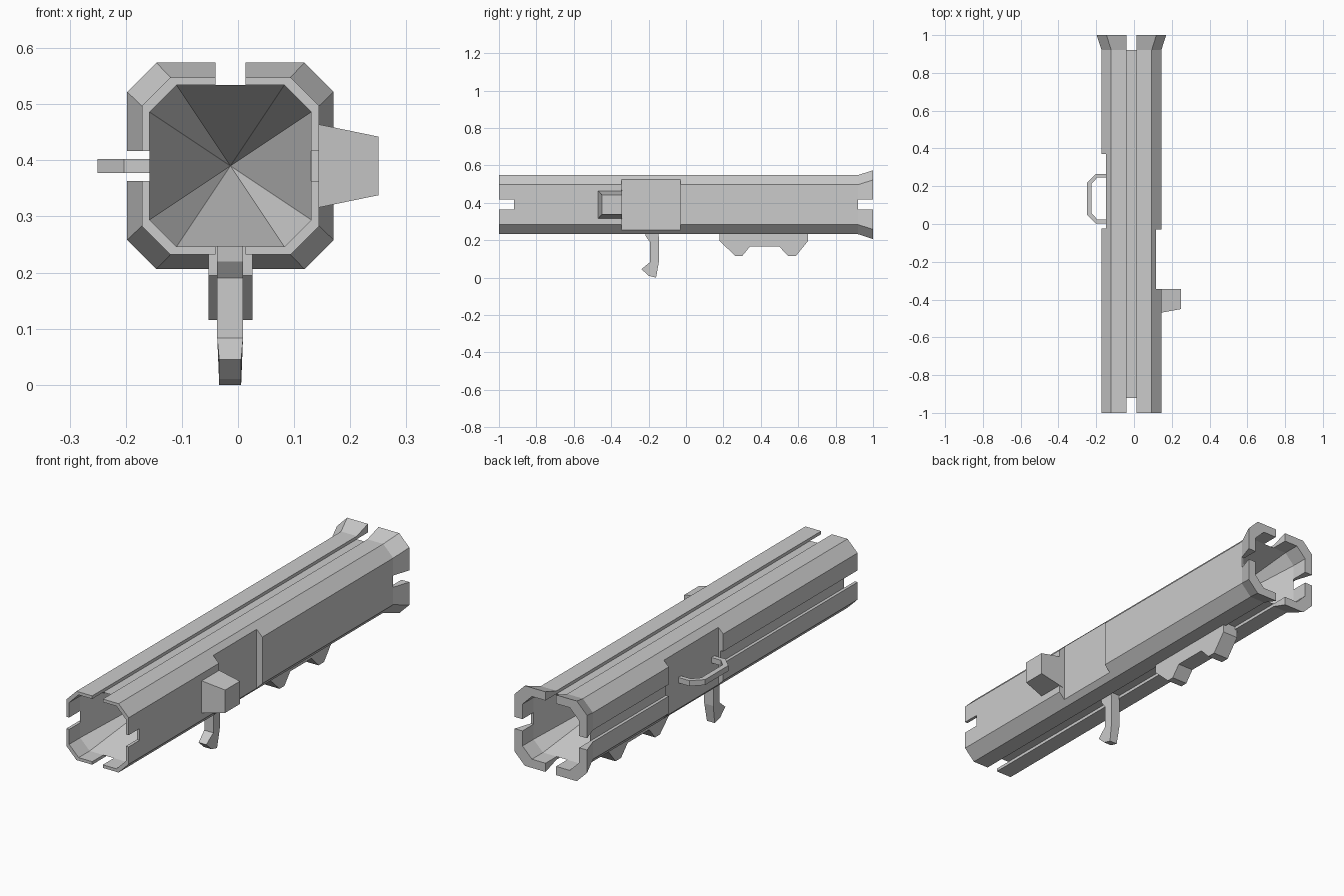
import bpy, bmesh
from mathutils import Vector

if "Cube" in bpy.data.objects:
    bpy.data.objects.remove(bpy.data.objects["Cube"])

CX, CZ = -0.0135, 0.39   # tube axis
SLOT = 0.027             # half width of the rail slots
IN = (0.144, 0.096)      # core octagon: half size, half flat length
OUT = (0.158, 0.107)     # panel octagon
FLARE = (0.184, 0.132)   # flared rear octagon


def finish(name, bm):
    bmesh.ops.recalc_face_normals(bm, faces=bm.faces)
    me = bpy.data.meshes.new(name)
    bm.to_mesh(me)
    bm.free()
    ob = bpy.data.objects.new(name, me)
    bpy.context.collection.objects.link(ob)
    return ob


def octagon(bm, y, size):
    h, c = size
    pts = [(h, -c), (h, c), (c, h), (-c, h), (-h, c), (-h, -c), (-c, -h), (c, -h)]
    return [bm.verts.new((CX + a, y, CZ + b)) for a, b in pts]


def bridge(bm, a, b):
    n = len(a)
    for i in range(n):
        j = (i + 1) % n
        bm.faces.new((a[i], a[j], b[j], b[i]))


def box(name, lo, hi):
    bm = bmesh.new()
    bmesh.ops.create_cube(bm, size=1)
    lo, hi = Vector(lo), Vector(hi)
    for v in bm.verts:
        v.co = (lo + hi) / 2 + v.co * (hi - lo)
    return finish(name, bm)


def prism(name, pts, axis, lo, hi):
    """Extrude a 2D outline along x (points y,z) or z (points x,y)."""
    bm = bmesh.new()
    place = (lambda p, t: (t, *p)) if axis == 'x' else (lambda p, t: (*p, t))
    a, b = ([bm.verts.new(place(p, t)) for p in pts] for t in (lo, hi))
    bridge(bm, a, b)
    bm.faces.new(a)
    bm.faces.new(b)
    return finish(name, bm)


def cut(ob, cutters):
    for c in cutters:
        m = ob.modifiers.new("cut", 'BOOLEAN')
        m.operation, m.solver, m.object = 'DIFFERENCE', 'EXACT', c
        c.hide_render = True
        c.hide_set(True)


# Outer shell: octagonal tube flared at the rear
bm = bmesh.new()
rings = [octagon(bm, y, s) for y, s in
         ((-1, OUT), (0.92, OUT), (1, FLARE), (1, IN), (-1, IN))]
for i, r in enumerate(rings):
    bridge(bm, r, rings[(i + 1) % len(rings)])
shell = finish("outer_shell", bm)

# Core: closed octagonal tube with conical hollows in both ends
bm = bmesh.new()
front, back = octagon(bm, -0.92, IN), octagon(bm, 0.92, IN)
bridge(bm, front, back)
for ring, y in ((front, -0.42), (back, 0.42)):
    tip = bm.verts.new((CX, y, CZ))
    for i in range(8):
        bm.faces.new((ring[i], ring[(i + 1) % 8], tip))
core = finish("core", bm)

# Rail slots on top, bottom and left; short notches at the ends on the right
x0, x1, z0, z1 = CX - SLOT, CX + SLOT, CZ - SLOT, CZ + SLOT
slots = [
    box("slot_cutter_vertical", (x0, -1.1, 0.1), (x1, 1.1, 0.7)),
    box("slot_cutter_left", (-0.3, -1.1, z0), (CX, 1.1, z1)),
    box("notch_cutter_front", (CX, -1.1, z0), (0.3, -0.92, z1)),
    box("notch_cutter_rear", (CX, 0.92, z0), (0.3, 1.1, z1)),
]
# Flat recesses on both sides
recesses = [
    box("recess_cutter_right", (0.116, -0.345, 0.1), (0.4, -0.03, 0.7)),
    box("recess_cutter_left", (-0.4, -0.025, 0.1), (-0.147, 0.37, 0.7)),
]
cut(shell, slots + recesses)
cut(core, recesses)

# Tapered block on the right side
block = box("side_block", (0.125, -0.473, 0.312), (0.25, -0.343, 0.468))
for v in block.data.vertices:
    if v.co.x > 0.2:
        v.co.z = CZ + (v.co.z - CZ) * 0.67
        if v.co.y < -0.4:
            v.co.y = -0.45

# Loop handle on the left side
prism("side_handle", [(-0.14, 0.003), (-0.203, 0.003), (-0.25, 0.05), (-0.25, 0.218),
                      (-0.203, 0.265), (-0.14, 0.265), (-0.14, 0.245), (-0.195, 0.245),
                      (-0.226, 0.212), (-0.226, 0.058), (-0.195, 0.025), (-0.14, 0.025)],
      'z', 0.377, 0.402)

# Hooked lever underneath
lever = prism("lever", [(-0.218, 0.246), (-0.15, 0.246), (-0.145, 0.215), (-0.145, 0.085),
                        (-0.16, 0.002), (-0.2, 0.01), (-0.238, 0.045), (-0.192, 0.083),
                        (-0.192, 0.19), (-0.215, 0.22)], 'x', -0.037, 0.009)
for v in lever.data.vertices:
    if v.co.z < 0.06:
        v.co.x = CX + (v.co.x - CX) * 0.85
    v.co.z = max(v.co.z, 0)
    if v.co.z < 0.005:
        v.co.z = 0

# Two-footed bracket underneath
prism("bracket", [(0.18, 0.246), (0.18, 0.195), (0.265, 0.115), (0.3, 0.115), (0.342, 0.166),
                  (0.498, 0.166), (0.547, 0.115), (0.587, 0.115), (0.652, 0.195),
                  (0.652, 0.246)], 'x', -0.053, 0.026)
